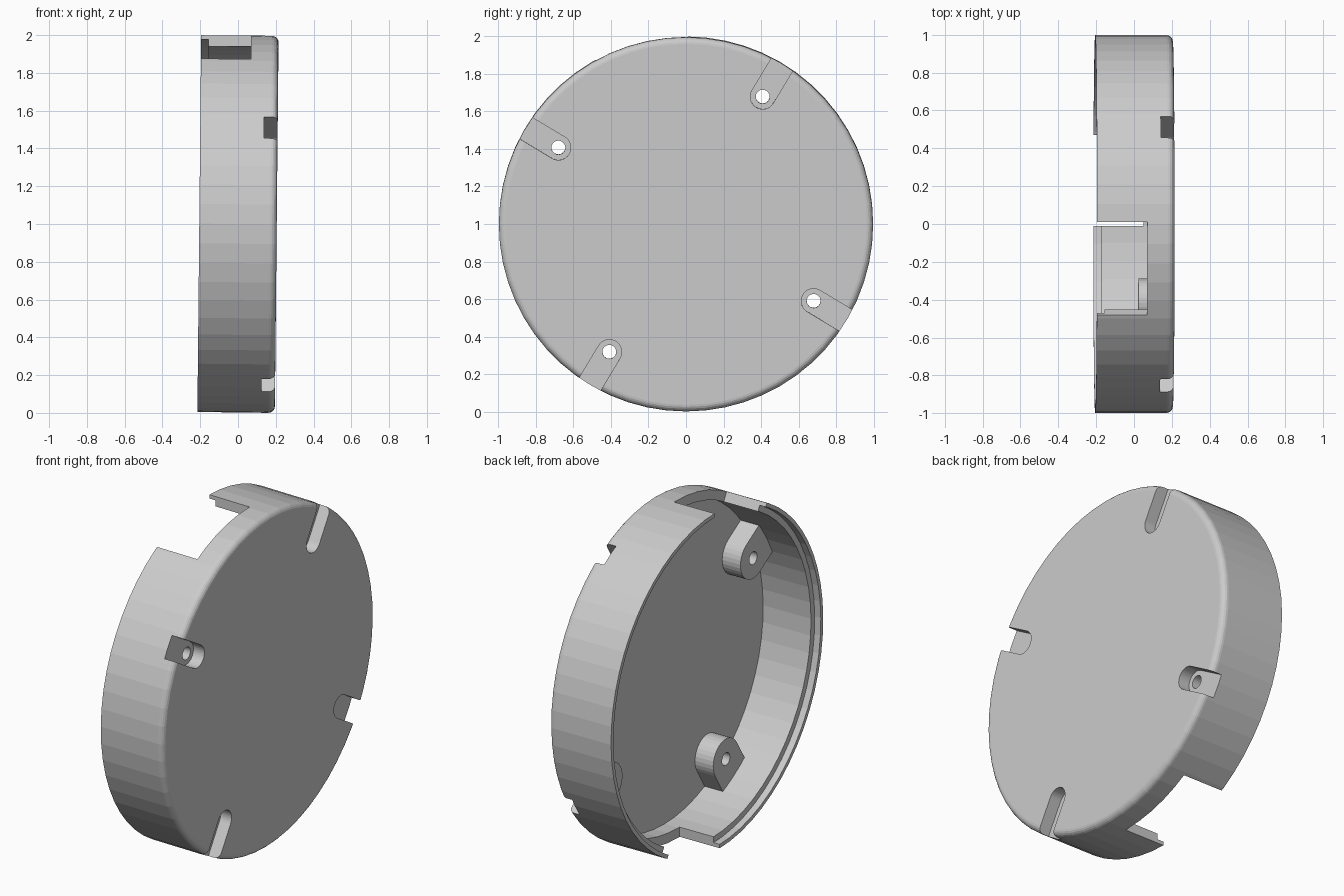
import bpy, bmesh, math
from mathutils import Matrix

if "Cube" in bpy.data.objects:
    bpy.data.objects.remove(bpy.data.objects["Cube"])

R, T = 0.998, 0.205          # outer radius, half thickness
SEG = 60
TILT = 0.01

grey = bpy.data.materials.new("plain_grey")
grey.diffuse_color = (0.6, 0.6, 0.6, 1)
grey.use_nodes = True
grey.node_tree.nodes["Principled BSDF"].inputs["Base Color"].default_value = grey.diffuse_color


def make(name, bm):
    bmesh.ops.recalc_face_normals(bm, faces=bm.faces[:])
    me = bpy.data.meshes.new(name)
    bm.to_mesh(me)
    bm.free()
    me.materials.append(grey)
    ob = bpy.data.objects.new(name, me)
    bpy.context.scene.collection.objects.link(ob)
    return ob


def lathe(name, profile):
    """Revolve (x, radius) points about the x axis; end points lie on the axis."""
    bm = bmesh.new()
    vs = [bm.verts.new((x, 0, r)) for x, r in profile]
    es = [bm.edges.new(p) for p in zip(vs, vs[1:])]
    bmesh.ops.spin(bm, geom=vs + es, cent=(0, 0, 0), axis=(1, 0, 0),
                   angle=2 * math.pi, steps=SEG)
    bmesh.ops.remove_doubles(bm, verts=bm.verts[:], dist=1e-4)
    return make(name, bm)


def prism(name, pts, x0, x1, turn=0.0):
    """Extrude a (y, z) outline along x, then turn it about the x axis."""
    bm = bmesh.new()
    a = [bm.verts.new((x0, y, z)) for y, z in pts]
    b = [bm.verts.new((x1, y, z)) for y, z in pts]
    bm.faces.new(a)
    bm.faces.new(b)
    n = len(pts)
    for i in range(n):
        j = (i + 1) % n
        bm.faces.new((a[i], a[j], b[j], b[i]))
    bm.transform(Matrix.Rotation(turn, 4, 'X'))
    return make(name, bm)


def arc(cy, r, a0, a1, n):
    return [(cy + r * math.cos(math.radians(a0 + (a1 - a0) * i / n)),
             r * math.sin(math.radians(a0 + (a1 - a0) * i / n))) for i in range(n + 1)]


def tongue(centre, r, outer):
    """Round-ended outline that runs outwards from a screw centre."""
    return [(outer, r)] + arc(centre, r, 90, 270, 16) + [(outer, -r)]


def boolean(target, tool, op):
    m = target.modifiers.new(op, 'BOOLEAN')
    m.operation, m.solver, m.object = op, 'EXACT', tool
    dg = bpy.context.evaluated_depsgraph_get()
    me = bpy.data.meshes.new_from_object(target.evaluated_get(dg))
    target.modifiers.clear()
    target.data = me
    bpy.data.objects.remove(tool, do_unlink=True)


# round cap: closed face with rounded edge, thin wall, stepped lip
F = 0.035
rounded = [(T - F + F * math.sin(t), R - F + F * math.cos(t))
           for t in (i * math.pi / 10 for i in range(6))]
profile = [(T, 0)] + rounded[::-1] + [
    (-T, R), (-T, 0.975), (-T + 0.04, 0.975), (-T + 0.04, 0.94),
    (0.15, 0.94), (0.15, 0)]
cap = lathe("round_cap", profile)

# four screw bosses, recessed slots and holes
SCREW = 0.794
turns = [math.radians(59 + 90 * k) for k in range(4)]
for t in turns:
    boolean(cap, prism("boss", tongue(SCREW, 0.12, 0.955), 0.03, 0.18, t), 'UNION')
for t in turns:
    boolean(cap, prism("slot_cutter", tongue(SCREW, 0.066, 1.2), 0.133, 0.4, t), 'DIFFERENCE')
    boolean(cap, prism("hole_cutter", arc(SCREW, 0.037, 0, 345, 23), -0.1, 0.3, t), 'DIFFERENCE')

# two opposite wall openings
sector = arc(0, 1.15, 89.4, 118.8, 6) + arc(0, 0.88, 118.8, 89.4, 6)
for t in (0, math.pi):
    boolean(cap, prism("opening_cutter", sector, -0.4, 0.06, t), 'DIFFERENCE')

# one material, flat facets, slight lean
cap.data.materials.clear()
cap.data.materials.append(grey)
for p in cap.data.polygons:
    p.material_index = 0
    p.use_smooth = False
cap.data.transform(Matrix.Translation((0, 0, 1)) @ Matrix.Rotation(TILT, 4, 'Y'))
cap.data.update()
